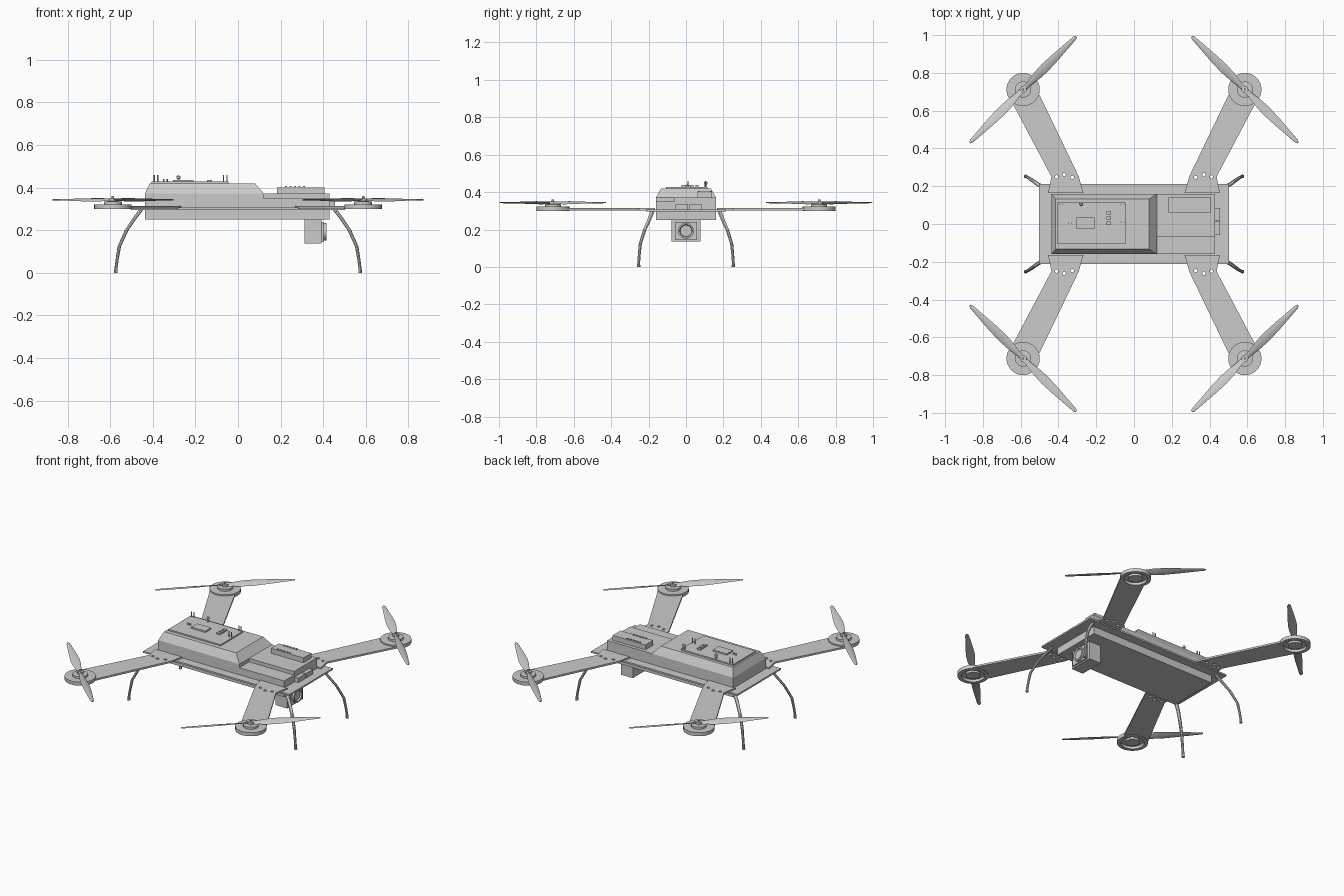
import bpy, bmesh, math
from mathutils import Vector, Matrix

if "Cube" in bpy.data.objects:
    bpy.data.objects.remove(bpy.data.objects["Cube"])


def make(name, bm, mirror="", smooth=False):
    """Turn a bmesh into an object, optionally mirrored over x / y."""
    bmesh.ops.recalc_face_normals(bm, faces=bm.faces)
    me = bpy.data.meshes.new(name)
    bm.to_mesh(me)
    bm.free()
    ob = bpy.data.objects.new(name, me)
    bpy.context.collection.objects.link(ob)
    if mirror:
        m = ob.modifiers.new("mirror", "MIRROR")
        m.use_axis = ("x" in mirror, "y" in mirror, False)
        m.use_clip = False
        m.use_mirror_merge = False
    if smooth:
        bpy.ops.object.select_all(action="DESELECT")
        ob.select_set(True)
        bpy.context.view_layer.objects.active = ob
        bpy.ops.object.shade_smooth_by_angle(angle=math.radians(35))
    return ob


def loft(bm, rings):
    """Skin a list of equal-length rings and cap both ends."""
    vs = [[bm.verts.new(p) for p in r] for r in rings]
    n = len(vs[0])
    for a, b in zip(vs, vs[1:]):
        for i in range(n):
            bm.faces.new((a[i], a[(i + 1) % n], b[(i + 1) % n], b[i]))
    bm.faces.new(vs[0])
    bm.faces.new(vs[-1])


def rect(x0, x1, y0, y1, z):
    return [(x0, y0, z), (x1, y0, z), (x1, y1, z), (x0, y1, z)]


def add_box(bm, x0, x1, y0, y1, z0, z1):
    loft(bm, [rect(x0, x1, y0, y1, z0), rect(x0, x1, y0, y1, z1)])


def boxes(name, *dims):
    bm = bmesh.new()
    for d in dims:
        add_box(bm, *d)
    return make(name, bm)


def circle(cx, cy, r, z, n=32):
    return [(cx + r * math.cos(2 * math.pi * i / n), cy + r * math.sin(2 * math.pi * i / n), z)
            for i in range(n)]


def lathe(bm, cx, cy, profile, n=32):
    loft(bm, [circle(cx, cy, r, z, n) for r, z in profile])


# Fuselage: frame plate, lower hull, raised cover, stepped front deck
boxes("frame_plate", (-0.503, 0.503, -0.213, 0.213, 0.296, 0.306))
boxes("lower_hull", (-0.437, 0.43, -0.16, 0.16, 0.25, 0.297))
bm = bmesh.new()
loft(bm, [rect(-0.437, 0.122, -0.16, 0.16, 0.305), rect(-0.437, 0.122, -0.16, 0.16, 0.372),
          rect(-0.415, 0.08, -0.133, 0.133, 0.42)])
make("top_cover", bm)
boxes("front_deck", (0.12, 0.43, -0.065, 0.16, 0.305, 0.372),
      (0.12, 0.43, -0.16, -0.065, 0.305, 0.35))

# Cover panel with display, buttons and pin pairs
boxes("cover_panel", (-0.405, -0.045, -0.107, 0.115, 0.419, 0.428))
boxes("panel_display", (-0.305, -0.208, -0.024, 0.034, 0.427, 0.437))
boxes("panel_buttons", *[(-0.145, -0.122, y - 0.009, y + 0.009, 0.427, 0.437)
                         for y in (0.005, 0.032, 0.059)])
bm = bmesh.new()
for x, y in ((-0.385, 0.105), (-0.06, 0.105), (-0.06, 0.01), (-0.34, 0.005)):
    top = 0.44 if x == -0.34 else 0.46
    for dx in (-0.008, 0.008):
        lathe(bm, x + dx, y, [(0.003, 0.427), (0.003, top)], 8)
make("panel_pins", bm)
bm = bmesh.new()
lathe(bm, -0.28, 0.105, [(0.005, 0.427), (0.005, 0.441), (0.009, 0.443), (0.009, 0.453), (0.005, 0.457)], 12)
make("panel_knob", bm)

# Receiver box with contacts, and front connectors
boxes("receiver_box", (0.182, 0.407, 0.062, 0.14, 0.371, 0.402))
boxes("receiver_contacts", *[(0.22 + i * 0.021, 0.231 + i * 0.021, y, y + 0.01, 0.401, 0.407)
                             for i in range(5) for y in (0.063, 0.128)])
boxes("front_connectors", (0.425, 0.455, -0.057, 0.012, 0.306, 0.335),
      (0.425, 0.455, 0.017, 0.086, 0.306, 0.335))

# Camera: body, square bezel and lens facing +x
boxes("camera_body", (0.312, 0.392, -0.077, 0.077, 0.137, 0.251))
boxes("camera_bezel", (0.391, 0.402, -0.06, 0.06, 0.145, 0.24))
bm = bmesh.new()
lathe(bm, 0, 0, [(0.042, 0), (0.042, 0.023), (0.034, 0.023), (0.03, 0.014)])
bm.transform(Matrix.Translation((0.392, 0, 0.193)) @ Matrix.Rotation(math.pi / 2, 4, "Y"))
make("camera_lens", bm, smooth=True)

# Arms: flat plates ending on the motor ring, with three screw holes
MX, MY = 0.587, 0.712
arc = [(MX + 0.078 * math.cos(math.radians(a)), MY + 0.078 * math.sin(math.radians(a)))
       for a in range(305, 204, -20)]
outline = [(0.268, 0.165), (0.455, 0.165), (0.437, 0.25), (0.646, 0.645)] + arc + [(0.5, 0.683), (0.293, 0.253)]
bm = bmesh.new()
loft(bm, [[(x, y, z) for x, y in outline] for z in (0.303, 0.314)])
arm = make("arm", bm)
bm = bmesh.new()
for x, y in ((0.327, 0.247), (0.37, 0.261), (0.41, 0.25)):
    lathe(bm, x, y, [(0.009, 0.28), (0.009, 0.34)], 12)
cutter = make("arm_hole_cutter", bm)
cutter.hide_render = True
cutter.hide_set(True)
cut = arm.modifiers.new("holes", "BOOLEAN")
cut.operation, cut.solver, cut.object = "DIFFERENCE", "EXACT", cutter
mir = arm.modifiers.new("mirror", "MIRROR")
mir.use_axis = (True, True, False)
mir.use_mirror_merge = False

# Motors: hollow ring underneath, hub and shaft on top
bm = bmesh.new()
lathe(bm, MX, MY, [(0.04, 0.303), (0.04, 0.316), (0.066, 0.316), (0.066, 0.3), (0.088, 0.3), (0.088, 0.322),
                   (0.043, 0.322), (0.043, 0.335), (0.018, 0.337), (0.018, 0.35), (0.006, 0.35), (0.006, 0.36)])
make("motor", bm, "xy", True)

# Propellers: two twisted, tapering blades along the diagonal
bm = bmesh.new()
stations = [(0.0, 0.026, 24), (0.04, 0.03, 24), (0.1, 0.046, 21), (0.16, 0.052, 17),
            (0.24, 0.044, 13), (0.32, 0.031, 9), (0.385, 0.021, 6), (0.398, 0.011, 6)]
for turn in (0, math.pi):
    rings = []
    for r, chord, pitch in stations:
        section = [(-0.5, 0), (-0.2, 0.0035), (0.25, 0.003), (0.5, 0), (0.25, -0.002), (-0.2, -0.002)]
        p = math.radians(-pitch)
        rings.append([Vector((r, u * chord * math.cos(p) - t * math.sin(p),
                              u * chord * math.sin(p) + t * math.cos(p))) for u, t in section])
    spin = Matrix.Translation((MX, MY, 0.343)) @ Matrix.Rotation(math.radians(135) + turn, 4, "Z")
    loft(bm, [[spin @ v for v in ring] for ring in rings])
make("propeller", bm, "xy", True)

# Landing legs: bent tapered struts splayed out from the corners
bm = bmesh.new()
out = Vector((0.83, 0.55, 0))
side = Vector((-0.55, 0.83, 0))
path = [(0.452, 0.178, 0.3, 0.012), (0.49, 0.198, 0.25, 0.011), (0.523, 0.22, 0.2, 0.01),
        (0.557, 0.244, 0.125, 0.009), (0.567, 0.25, 0.065, 0.008), (0.573, 0.253, 0.02, 0.008),
        (0.574, 0.253, 0.0, 0.01)]
rings = []
for x, y, z, w in path:
    c = Vector((x, y, z))
    rings.append([c + out * (w * 0.9 * math.cos(a)) + side * (w * math.sin(a))
                  for a in (math.pi / 4 * k for k in range(8))])
loft(bm, rings)
make("landing_leg", bm, "xy")
